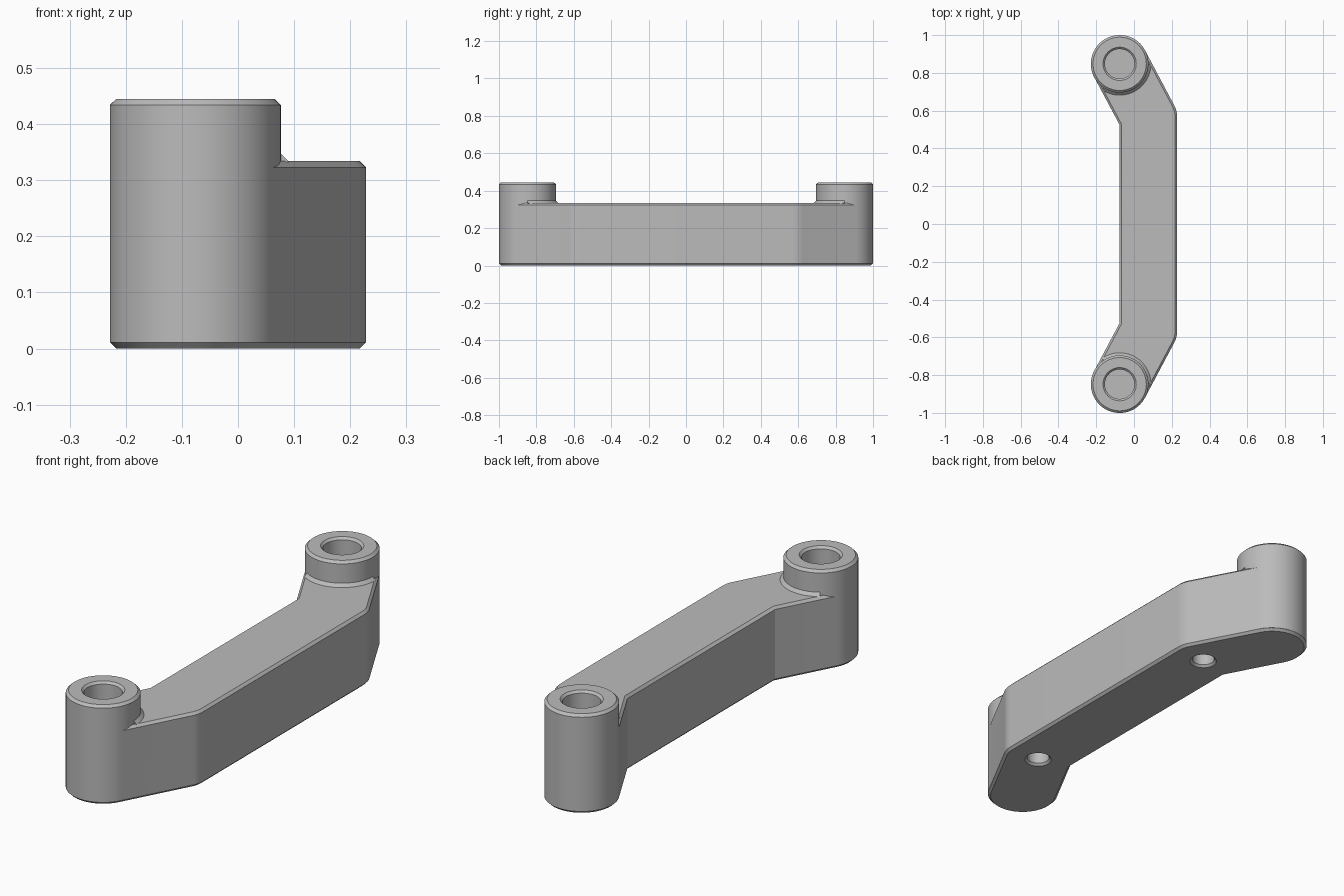
import bpy
import bmesh
from math import sin, cos, tan, pi, radians
from mathutils import Vector

cube = bpy.data.objects.get("Cube")
if cube:
    bpy.data.objects.remove(cube, do_unlink=True)

HUB = Vector((-0.076, 0.848))    # centre of the rear hub
R = 0.152                        # hub radius and half the arm width
ARM_TOP, HUB_TOP, CHAMFER = 0.334, 0.445, 0.011
BEND = radians(28)
ARM_X = HUB.x + R                # centre line of the straight part
BEND_Y = HUB.y - R / tan(BEND)   # where the centre line bends

grey = bpy.data.materials.new("grey metal")
grey.use_nodes = True
grey.diffuse_color = (0.5, 0.5, 0.5, 1)
grey.node_tree.nodes["Principled BSDF"].inputs["Base Color"].default_value = (0.5, 0.5, 0.5, 1)


def finish(bm, name):
    bmesh.ops.recalc_face_normals(bm, faces=bm.faces)
    mesh = bpy.data.meshes.new(name)
    bm.to_mesh(mesh)
    bm.free()
    mesh.materials.append(grey)
    obj = bpy.data.objects.new(name, mesh)
    bpy.context.collection.objects.link(obj)
    return obj


def lathe(name, profile, x, y, steps=72):
    """Closed solid turned from (radius, height) points."""
    bm = bmesh.new()
    rings = [[bm.verts.new((x + r * cos(2 * pi * i / steps), y + r * sin(2 * pi * i / steps), z))
              for i in range(steps)] for r, z in profile]
    for a, b in zip(rings, rings[1:]):
        for i in range(steps):
            j = (i + 1) % steps
            bm.faces.new((a[i], a[j], b[j], b[i]))
    bm.faces.new(rings[0])
    bm.faces.new(rings[-1])
    return finish(bm, name)


def arc(cx, cy, r, start, end, steps):
    return [(cx + r * cos(start + (end - start) * i / steps),
             cy + r * sin(start + (end - start) * i / steps)) for i in range(steps + 1)]


def boolean(target, other, operation):
    mod = target.modifiers.new(other.name, "BOOLEAN")
    mod.operation, mod.object, mod.solver = operation, other, "EXACT"
    bpy.context.view_layer.objects.active = target
    bpy.ops.object.modifier_apply(modifier=mod.name)
    bpy.data.objects.remove(other, do_unlink=True)


# Bent arm with round ends and chamfered rims
shift = R * tan(BEND / 2)
round_r = 0.12
half = arc(ARM_X + R - round_r, BEND_Y + shift - round_r * tan(BEND / 2), round_r, 0, BEND, 6)
half += arc(HUB.x, HUB.y, R, BEND, BEND + pi, 36)
half.append((ARM_X - R, BEND_Y - shift))
outline = half + [(x, -y) for x, y in reversed(half)]
bm = bmesh.new()
base = bm.faces.new([bm.verts.new((x, y, 0)) for x, y in outline])
moved = bmesh.ops.extrude_face_region(bm, geom=[base], use_keep_orig=True)["geom"]
bmesh.ops.translate(bm, vec=(0, 0, ARM_TOP), verts=[g for g in moved if isinstance(g, bmesh.types.BMVert)])
bmesh.ops.recalc_face_normals(bm, faces=bm.faces)
rims = [e for e in bm.edges if abs(e.verts[0].co.z - e.verts[1].co.z) < 0.001]
bmesh.ops.bevel(bm, geom=rims, offset=CHAMFER, segments=1, affect="EDGES")
handle = finish(bm, "handle")

for side in (1, -1):
    y = HUB.y * side
    # Raised hub at the end of the arm
    hub_r = R + 0.0004
    boolean(handle, lathe("hub", [(hub_r, CHAMFER), (hub_r, HUB_TOP - CHAMFER),
                                  (R - CHAMFER, HUB_TOP)], HUB.x, y), "UNION")
    # Blind chamfered bore in the hub
    boolean(handle, lathe("hub_bore", [(0.078, 0.14), (0.078, HUB_TOP - 0.01), (0.098, HUB_TOP + 0.01)],
                          HUB.x, y), "DIFFERENCE")
    # Blind screw hole under the bend
    boolean(handle, lathe("screw_hole", [(0.068, -0.01), (0.048, 0.01), (0.048, 0.22)],
                          ARM_X, BEND_Y * side, 48), "DIFFERENCE")

    # Sloped collar where the arm top meets the hub
    bm = bmesh.new()
    rows = []
    for i in range(25):
        a = -pi / 2 + BEND + radians(-62 + 124 * i / 24)
        rows.append([bm.verts.new((HUB.x + r * cos(a), side * (HUB.y + r * sin(a)), z))
                     for r, z in ((R - 0.004, 0.352), (R + 0.015, ARM_TOP - 0.001),
                                  (R - 0.004, ARM_TOP - 0.004))])
    for a, b in zip(rows, rows[1:]):
        for k in range(3):
            n = (k + 1) % 3
            bm.faces.new((a[k], a[n], b[n], b[k]))
    bm.faces.new(rows[0])
    bm.faces.new(rows[-1])
    finish(bm, "rear_collar" if side > 0 else "front_collar")

# Smooth round walls, crisp chamfers
for obj in bpy.context.collection.objects:
    if obj.name in {"handle", "rear_collar", "front_collar"}:
        bpy.ops.object.select_all(action="DESELECT")
        obj.select_set(True)
        bpy.context.view_layer.objects.active = obj
        bpy.ops.object.shade_smooth_by_angle(angle=radians(25))
